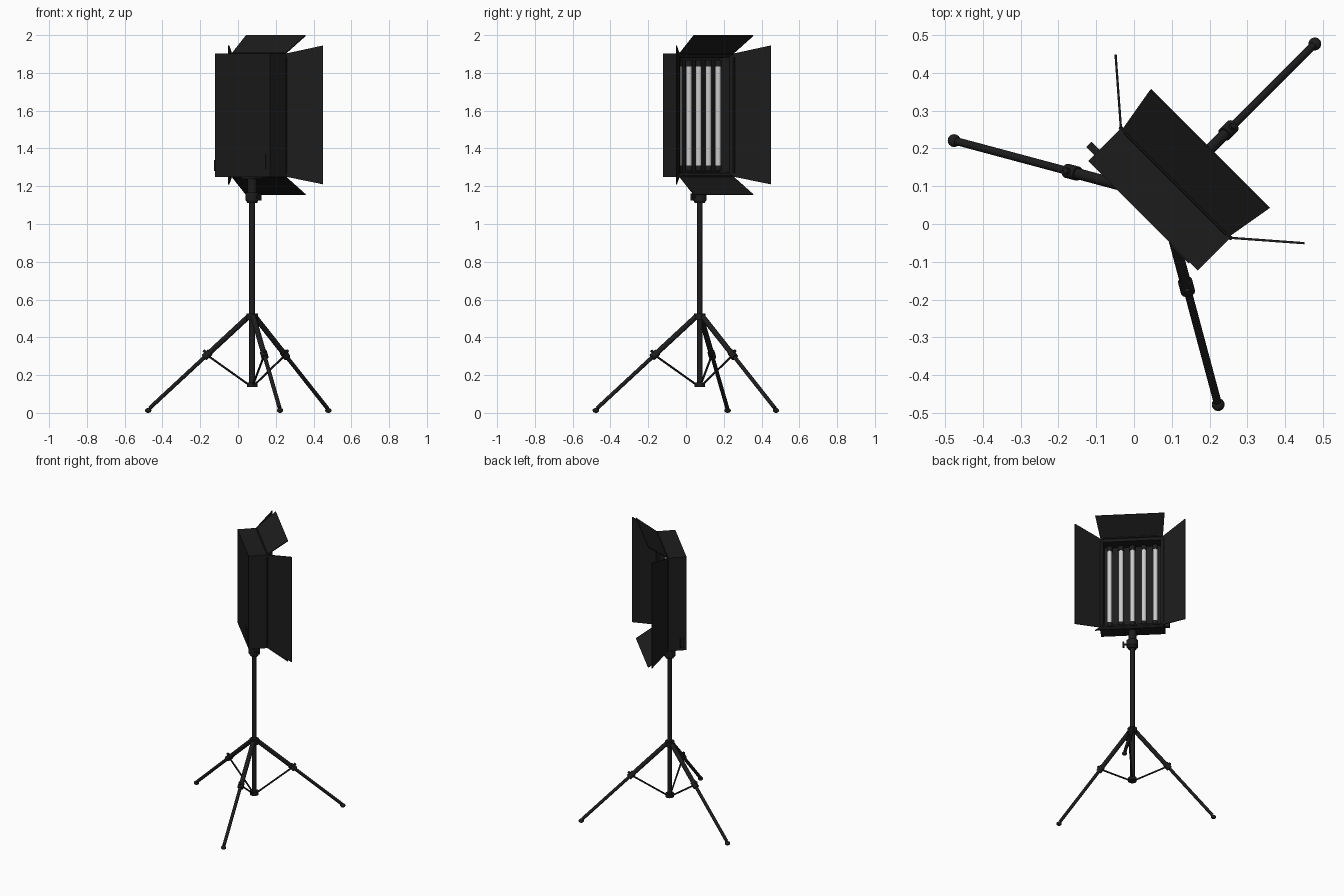
import bpy, bmesh
from math import cos, sin, radians
from mathutils import Matrix, Vector

if "Cube" in bpy.data.objects:
    bpy.data.objects.remove(bpy.data.objects["Cube"])

CX, CY = 0.075, 0.073
POLE = Matrix.Translation((CX, CY, 0))
HEAD = POLE @ Matrix.Rotation(radians(-45), 4, 'Z')   # local +y = lamp direction


def material(name, col):
    m = bpy.data.materials.new(name)
    m.diffuse_color = col
    m.use_nodes = True
    m.node_tree.nodes["Principled BSDF"].inputs["Base Color"].default_value = m.diffuse_color
    return m


BLACK = material("black", (0.012, 0.012, 0.012, 1))
TUBE = material("tube_grey", (0.6, 0.6, 0.6, 1))


def finish(name, bm, frame, mat=BLACK, smooth=False):
    bmesh.ops.recalc_face_normals(bm, faces=bm.faces)
    me = bpy.data.meshes.new(name)
    bm.to_mesh(me)
    bm.free()
    ob = bpy.data.objects.new(name, me)
    bpy.context.collection.objects.link(ob)
    ob.matrix_world = frame
    me.materials.append(mat)
    if smooth:
        bpy.ops.object.select_all(action='DESELECT')
        ob.select_set(True)
        bpy.context.view_layer.objects.active = ob
        bpy.ops.object.shade_smooth_by_angle()
    return ob


def rod(name, a, b, r, frame, r2=None, mat=BLACK, seg=20):
    a, b = Vector(a), Vector(b)
    d = b - a
    m = Matrix.Translation((a + b) / 2) @ d.to_track_quat('Z', 'Y').to_matrix().to_4x4()
    bm = bmesh.new()
    bmesh.ops.create_cone(bm, cap_ends=True, segments=seg, radius1=r,
                          radius2=r if r2 is None else r2, depth=d.length, matrix=m)
    return finish(name, bm, frame, mat, True)


def box_mesh(lo, hi):
    lo, hi = Vector(lo), Vector(hi)
    bm = bmesh.new()
    bmesh.ops.create_cube(bm, size=1, matrix=Matrix.Translation((lo + hi) / 2)
                          @ Matrix.Diagonal((*(hi - lo), 1)))
    return bm


def box(name, lo, hi, frame):
    return finish(name, box_mesh(lo, hi), frame)


def door(name, pts):
    bm = bmesh.new()
    bm.faces.new([bm.verts.new(p) for p in pts])
    ob = finish(name, bm, HEAD)
    s = ob.modifiers.new("thickness", 'SOLIDIFY')
    s.thickness, s.offset = 0.006, 0


# lamp housing with a recessed front
W, BACK, FRONT, Z0, Z1 = 0.205, -0.072, 0.05, 1.25, 1.903
bm = box_mesh((-W, BACK, Z0), (W, FRONT, Z1))
bm.normal_update()
front = max(bm.faces, key=lambda f: f.normal.y)
bmesh.ops.inset_region(bm, faces=[front], thickness=0.03)
for v in front.verts:
    v.co.y = FRONT - 0.012
bmesh.ops.inset_region(bm, faces=[front], thickness=0.004)
for v in front.verts:
    v.co.y = -0.035
finish("lamp_housing", bm, HEAD)

# lamp tubes and sockets
for i in range(-2, 3):
    x = i * 0.073
    rod("lamp_tube", (x, -0.008, 1.31), (x, -0.008, 1.835), 0.016, HEAD, mat=TUBE)
    for a, b in ((1.284, 1.31), (1.835, 1.869)):
        rod("lamp_socket", (x, -0.008, a), (x, -0.008, b), 0.018, HEAD)

# four barn doors and their hinges
TIP = 0.178
for s, n in ((-1, "left"), (1, "right")):
    door(n + "_barn_door", [(s * W, FRONT, Z0), (s * W, FRONT, Z1),
                            (s * 0.353, TIP, 1.945), (s * 0.353, TIP, 1.21)])
    rod(n + "_door_hinge", (s * W, FRONT, Z0 + .02), (s * W, FRONT, Z1 - .02), 0.006, HEAD, seg=10)
for z, zt, n in ((Z1, 1.998, "top"), (Z0, 1.155, "bottom")):
    door(n + "_barn_door", [(-0.2, FRONT, z), (0.2, FRONT, z), (0.222, TIP, zt), (-0.222, TIP, zt)])
    rod(n + "_door_hinge", (-.19, FRONT, z), (.19, FRONT, z), 0.006, HEAD, seg=10)

# switch plate on the back, lug on the side
box("switch_plate", (0.11, BACK - 0.004, 1.29), (0.175, BACK + 0.01, 1.37), HEAD)
box("side_lug", (-0.235, -0.05, 1.28), (-W + 0.01, -0.03, 1.34), HEAD)

# mounting head under the housing
box("mount_plate", (-0.05, -0.03, 1.238), (0.05, 0.03, 1.252), HEAD)
rod("mount_neck", (0, 0, 1.15), (0, 0, 1.245), 0.025, HEAD)
rod("mount_hub", (0, 0, 1.125), (0, 0, 1.168), 0.037, HEAD)
rod("mount_base", (0, 0, 1.11), (0, 0, 1.126), 0.026, HEAD, r2=0.034)
rod("mount_screw", (0, 0, 1.143), (0.06, 0, 1.143), 0.006, HEAD, seg=12)
box("mount_knob", (0.052, -0.008, 1.125), (0.062, 0.008, 1.161), HEAD)

# centre pole and collars
rod("centre_pole", (0, 0, 0.15), (0, 0, 1.12), 0.0155, POLE)
rod("leg_collar", (0, 0, 0.492), (0, 0, 0.525), 0.03, POLE)
rod("brace_collar", (0, 0, 0.137), (0, 0, 0.16), 0.028, POLE)

# three legs with braces, clamps and feet
for ang in (45, 165, 285):
    F = POLE @ Matrix.Rotation(radians(ang), 4, 'Z')
    top, foot = Vector((0.02, 0, 0.51)), Vector((0.57, 0, 0.018))
    at = lambda t: top.lerp(foot, t)
    up = Vector((0.666, 0, 0.746))
    rod("upper_leg", at(0), at(0.42), 0.0145, F)
    rod("lower_leg", at(0.38), at(0.985), 0.0105, F)
    rod("leg_clamp", at(0.385), at(0.44), 0.019, F)
    rod("clamp_knob", at(0.41), at(0.41) + up * 0.03, 0.008, F, seg=12)
    rod("leg_brace", (0.02, 0, 0.15), at(0.41) - up * 0.012, 0.0055, F, seg=12)
    bm = bmesh.new()
    bmesh.ops.create_uvsphere(bm, u_segments=20, v_segments=10, radius=1,
                              matrix=Matrix.Translation((0.57, 0, 0.013)) @ Matrix.Diagonal((0.017, 0.017, 0.013, 1)))
    finish("rubber_foot", bm, F, smooth=True)
